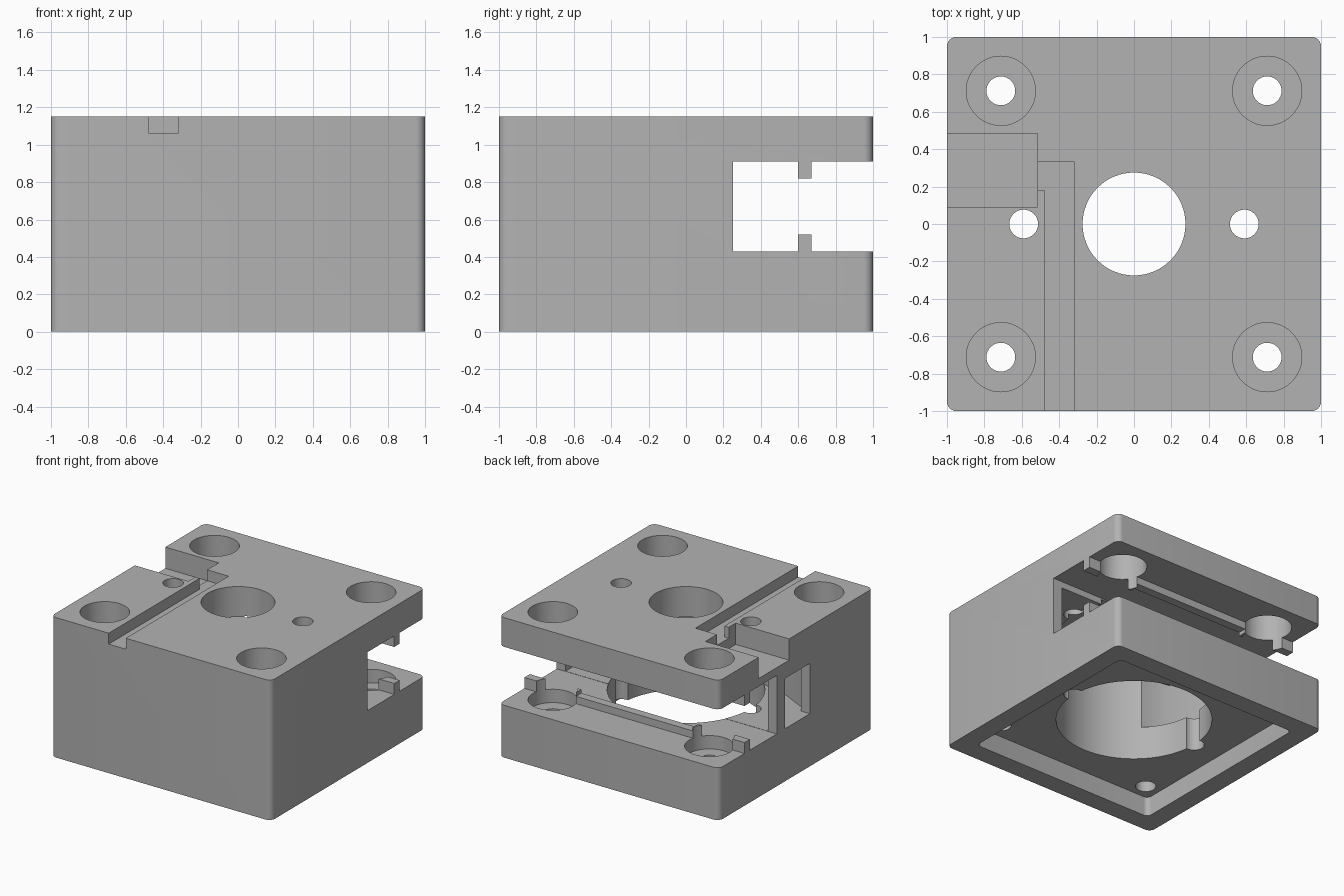
import bpy, bmesh, math
from mathutils import Matrix

if "Cube" in bpy.data.objects:
    bpy.data.objects.remove(bpy.data.objects["Cube"], do_unlink=True)

HEIGHT = 1.15
ABOVE = 1.4          # cutters overshoot the faces they open
BELOW = -0.2

# Single grey material
grey = bpy.data.materials.new("light grey")
grey.use_nodes = True
colour = (0.45, 0.45, 0.45, 1)
grey.diffuse_color = colour
grey.node_tree.nodes["Principled BSDF"].inputs["Base Color"].default_value = colour


def make_object(name, bm):
    bmesh.ops.recalc_face_normals(bm, faces=bm.faces)
    mesh = bpy.data.meshes.new(name)
    bm.to_mesh(mesh)
    bm.free()
    obj = bpy.data.objects.new(name, mesh)
    bpy.context.collection.objects.link(obj)
    return obj


def box(name, x, y, z, corner=0):
    """Box from ranges, with optional rounded vertical edges."""
    bm = bmesh.new()
    bmesh.ops.create_cube(bm, size=1)
    for v in bm.verts:
        v.co = [r[0] if c < 0 else r[1] for c, r in zip(v.co, (x, y, z))]
    if corner:
        upright = [e for e in bm.edges
                   if abs(e.verts[0].co.z - e.verts[1].co.z) > 0.01]
        bmesh.ops.bevel(bm, geom=upright, offset=corner, segments=6,
                        profile=0.5, affect='EDGES')
    return make_object(name, bm)


def cylinder(name, x, y, z, radius, sides=48):
    bm = bmesh.new()
    place = Matrix.Translation((x, y, sum(z) / 2))
    bmesh.ops.create_cone(bm, cap_ends=True, segments=sides, radius1=radius,
                          radius2=radius, depth=z[1] - z[0], matrix=place)
    return make_object(name, bm)


def prism(name, points, along):
    """Extrude a closed outline of 3D points by a vector."""
    bm = bmesh.new()
    face = bm.faces.new([bm.verts.new(p) for p in points])
    out = bmesh.ops.extrude_face_region(bm, geom=[face])
    moved = [g for g in out["geom"] if isinstance(g, bmesh.types.BMVert)]
    bmesh.ops.translate(bm, verts=moved, vec=along)
    return make_object(name, bm)


def cut(target, cutter):
    """Subtract a cutter, bake the result and discard the cutter."""
    cutter.hide_render = True
    mod = target.modifiers.new("cut", 'BOOLEAN')
    mod.operation = 'DIFFERENCE'
    mod.solver = 'EXACT'
    mod.object = cutter
    graph = bpy.context.evaluated_depsgraph_get()
    mesh = bpy.data.meshes.new_from_object(target.evaluated_get(graph))
    target.modifiers.clear()
    target.data = mesh
    bpy.data.objects.remove(cutter, do_unlink=True)


# Block with rounded upright edges
block = box("mount_block", (-1, 1), (-1, 1), (0, HEIGHT), corner=0.05)

# Rear slot, leaving a retaining rib on its floor and ceiling
low, high, rib = 0.43, 0.91, 0.09
half = [(1.3, low), (0.67, low), (0.67, low + rib), (0.6, low + rib),
        (0.6, low), (0.25, low)]
outline = half + [(y, low + high - z) for y, z in reversed(half)]
cut(block, prism("slot_cutter", [(-1.3, y, z) for y, z in outline], (2.6, 0, 0)))
cut(block, box("rib_cutter", (-0.53, 0.53), (0.58, 0.69), (low + 0.06, high - 0.06)))

# Square recess underneath and the large bore above it
cut(block, box("recess_cutter", (-0.84, 0.84), (-0.84, 0.84), (BELOW, 0.16), corner=0.04))
cut(block, cylinder("bore_cutter", 0, 0, (0.1, 0.9), 0.587, 96))

# Inner side chamber, open to the slot, with a window on the right side
chamber = [(0.92, 0.3), (0.92, -0.22), (0.64, -0.36), (0.42, -0.41),
           (-0.42, -0.41), (-0.64, -0.36), (-0.92, -0.22), (-0.92, 0.3)]
cut(block, prism("chamber_cutter", [(x, y, low + 0.002) for x, y in chamber],
                 (0, 0, 0.425)))
cut(block, box("window_cutter", (-1.2, -0.9), (-0.18, 0.145), (low + 0.002, 0.845)))

# Centre hole and the two guide holes beside it
cut(block, cylinder("centre_hole_cutter", 0, 0, (0.8, ABOVE), 0.275, 64))
for side in (-1, 1):
    cut(block, cylinder("guide_hole_cutter", side * 0.59, 0, (BELOW, ABOVE), 0.077, 32))

# Corner screw holes with deep counterbores
for sx in (-1, 1):
    for sy in (-1, 1):
        cut(block, cylinder("counterbore_cutter", sx * 0.712, sy * 0.712, (0.32, ABOVE), 0.185))
        cut(block, cylinder("screw_hole_cutter", sx * 0.712, sy * 0.712, (BELOW, 0.5), 0.077, 32))

# Cable channel and connector pocket in the top
channel = [(-0.475, -1.2), (-0.32, -1.2), (-0.32, 0.335), (-0.6, 0.335),
           (-0.6, 0.18), (-0.475, 0.18)]
cut(block, prism("channel_cutter", [(x, y, 1.06) for x, y in channel], (0, 0, 0.3)))
cut(block, box("pocket_cutter", (-1.2, -0.515), (0.09, 0.485), (0.975, ABOVE)))

# Finish
block.data.materials.clear()
block.data.materials.append(grey)
for poly in block.data.polygons:
    poly.material_index = 0
bpy.context.view_layer.objects.active = block
block.select_set(True)
bpy.ops.object.shade_smooth_by_angle(angle=math.radians(30))
